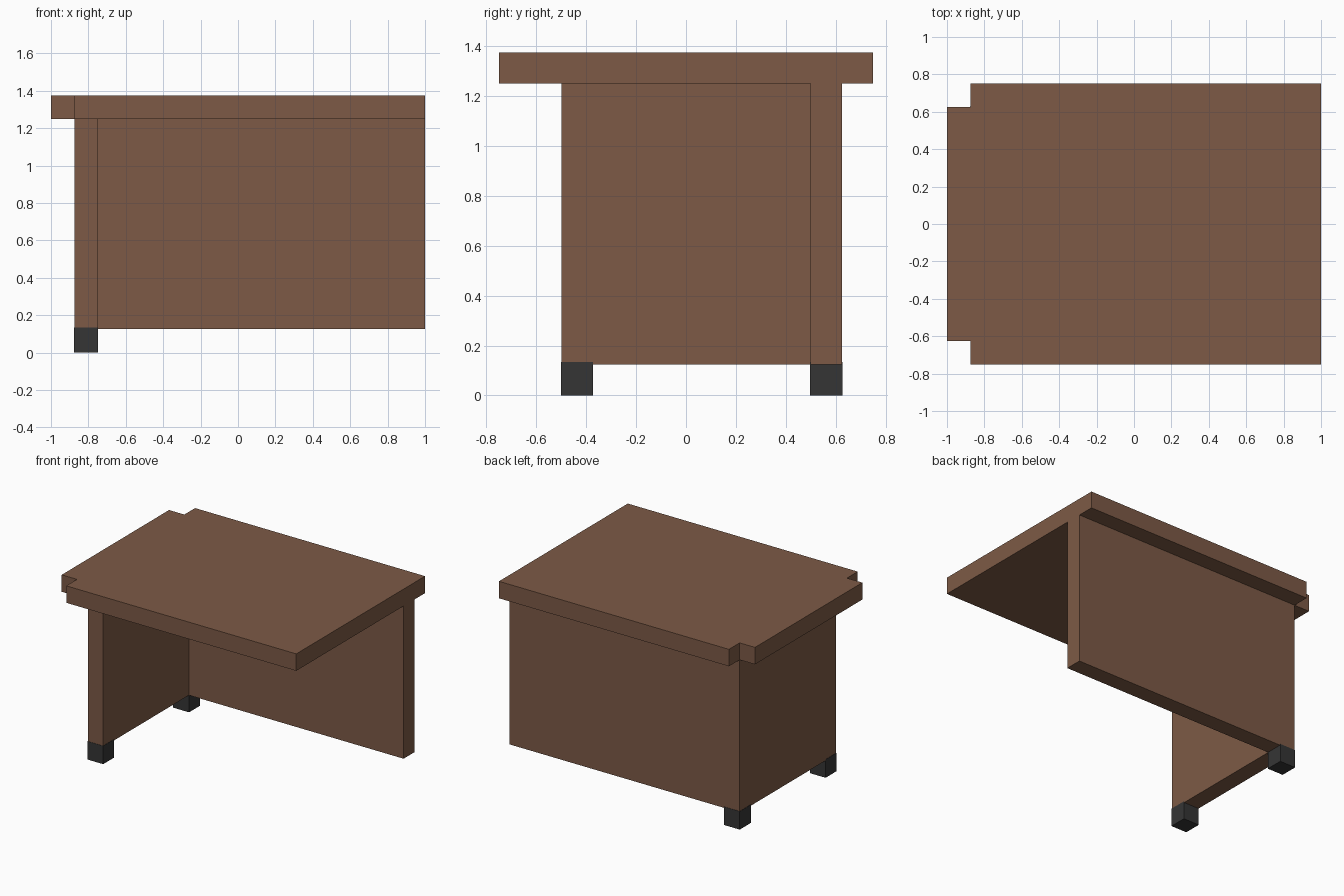
import bpy
import bmesh

if "Cube" in bpy.data.objects:
    bpy.data.objects.remove(bpy.data.objects["Cube"], do_unlink=True)


def make_material(name, colour):
    mat = bpy.data.materials.new(name)
    mat.use_nodes = True
    mat.diffuse_color = colour
    bsdf = next(n for n in mat.node_tree.nodes if n.type == 'BSDF_PRINCIPLED')
    bsdf.inputs["Base Color"].default_value = colour
    bsdf.inputs["Roughness"].default_value = 0.8
    return mat


def extrude_outline(name, outline, z0, z1, mat):
    """Extrude a flat outline (counter-clockwise from above) from z0 up to z1."""
    bm = bmesh.new()
    face = bm.faces.new([bm.verts.new((x, y, z0)) for x, y in outline])
    result = bmesh.ops.extrude_face_region(bm, geom=[face])
    verts = [v for v in result["geom"] if isinstance(v, bmesh.types.BMVert)]
    bmesh.ops.translate(bm, verts=verts, vec=(0, 0, z1 - z0))
    bmesh.ops.recalc_face_normals(bm, faces=bm.faces[:])
    mesh = bpy.data.meshes.new(name)
    bm.to_mesh(mesh)
    bm.free()
    mesh.materials.append(mat)
    obj = bpy.data.objects.new(name, mesh)
    bpy.context.scene.collection.objects.link(obj)
    return obj


brown = make_material("brown wood", (0.205, 0.102, 0.061, 1))
dark = make_material("dark rubber", (0.036, 0.036, 0.036, 1))

# Table top with two notched corners on the right end
extrude_outline("table_top", [
    (-1, -0.625), (-0.875, -0.625), (-0.875, -0.75), (1, -0.75),
    (1, 0.75), (-0.875, 0.75), (-0.875, 0.625), (-1, 0.625)],
    1.25, 1.375, brown)

# Side panel and long back panel joined as one L-shaped wall
extrude_outline("panel_wall", [
    (-0.875, -0.5), (-0.75, -0.5), (-0.75, 0.5),
    (1, 0.5), (1, 0.625), (-0.875, 0.625)],
    0.125, 1.25, brown)

# Feet, a hair proud of the panels so they cap the lower corners
e = 0.002
for name, y in (("front_foot", -0.5), ("back_foot", 0.5)):
    x0, x1, y0, y1 = -0.875 - e, -0.75 + e, y - e, y + 0.125 + e
    extrude_outline(name, [(x0, y0), (x1, y0), (x1, y1), (x0, y1)], 0, 0.134, dark)
